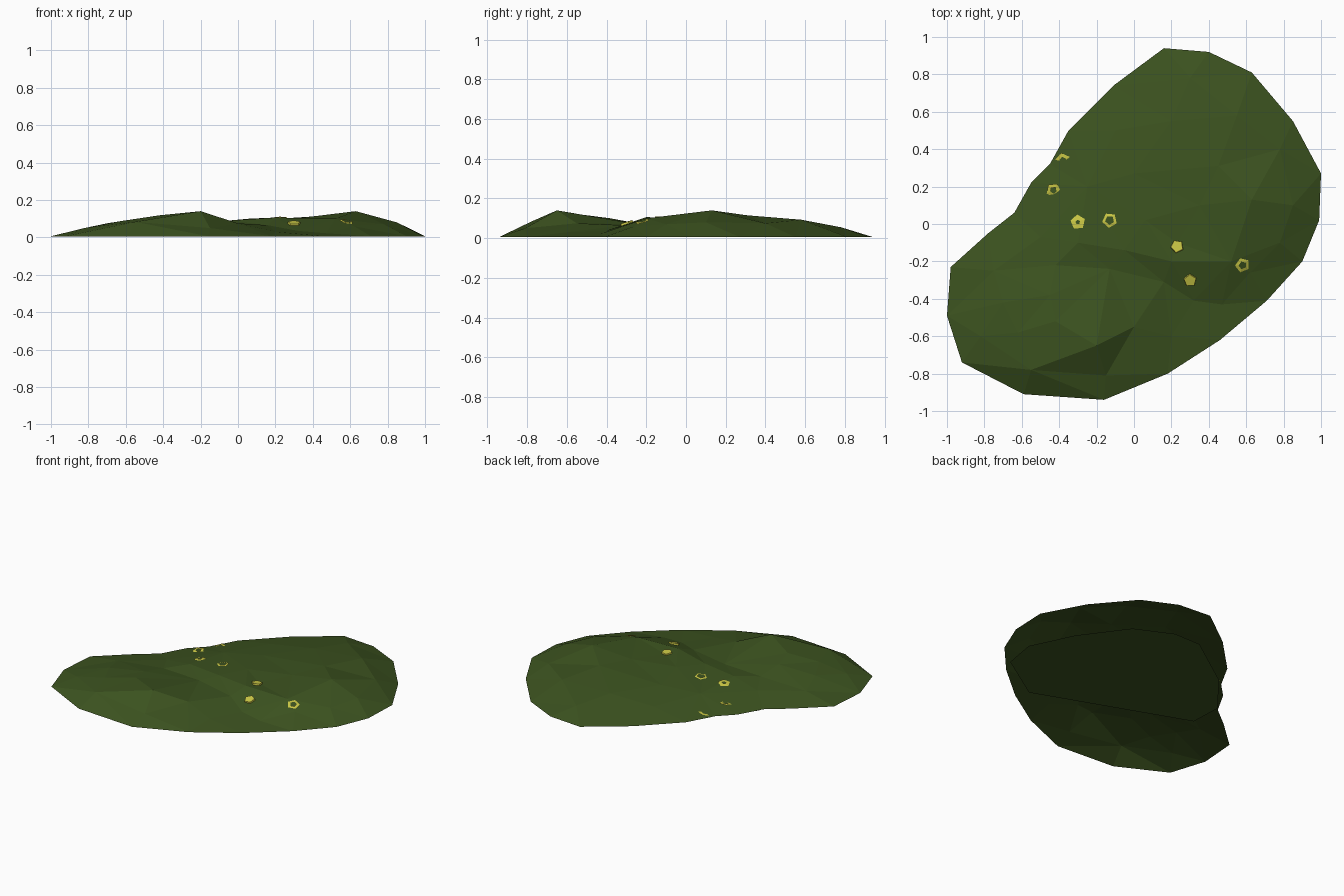
import bpy
import bmesh
from mathutils import Vector, Matrix
from mathutils.bvhtree import BVHTree
from mathutils.geometry import delaunay_2d_cdt

old = bpy.data.objects.get("Cube")
if old:
    bpy.data.objects.remove(old, do_unlink=True)


def make_material(name, colour):
    mat = bpy.data.materials.new(name)
    mat.use_nodes = True
    rgba = (*colour, 1)
    mat.diffuse_color = rgba
    mat.node_tree.nodes["Principled BSDF"].inputs["Base Color"].default_value = rgba
    return mat


def face_up(bm):
    """Turn every face so that its normal points upwards."""
    bm.normal_update()
    for face in bm.faces:
        if face.normal.z < 0:
            face.normal_flip()


def make_object(name, bm, mat):
    mesh = bpy.data.meshes.new(name)
    bm.to_mesh(mesh)
    mesh.materials.append(mat)
    obj = bpy.data.objects.new(name, mesh)
    bpy.context.collection.objects.link(obj)
    bm.free()
    return obj


green = make_material("moss green", (.045, .086, .014))
yellow = make_material("flower yellow", (.6, .58, .06))

# Rim of the mound, counter-clockwise
RIM = [(.16, .94), (-.11, .74), (-.35, .5), (-.45, .32), (-.55, .22),
       (-.64, .06), (-.78, -.05), (-.98, -.23), (-1, -.49), (-.92, -.74),
       (-.59, -.91), (-.16, -.94), (.18, -.8), (.46, -.62), (.71, -.41),
       (.9, -.2), (.99, .02), (1, .27), (.85, .55), (.63, .81), (.4, .92)]

# Summits, ridges and hollows of the mound (x, y, height)
FRONT_HILL = [(-.2, -.65, .14), (0, -.55, .075), (-.15, -.81, .05),
              (-.55, -.78, .083), (-.42, -.52, .118), (-.45, -.38, .1),
              (-.7, -.42, .075), (-.82, -.6, .05), (-.62, -.58, .088),
              (-.75, -.25, .045), (-.42, -.22, .07), (.2, -.6, .03)]
HOLLOW = [(-.13, -.24, .07), (.16, -.31, .065), (.32, -.41, .035), (.47, -.43, .022)]
BACK_HILL = [(-.3, -.1, .085), (-.05, -.14, .09), (.2, -.2, .106), (.52, -.2, .1),
             (.62, -.26, .06), (.23, -.1, .095),
             (.63, .13, .14), (.45, .31, .115), (.85, .1, .08), (.78, -.1, .07),
             (.06, .02, .1), (.35, .1, .106), (-.25, .2, .065), (0, .27, .085),
             (-.5, -.07, .05), (-.1, .5, .05), (.2, .55, .08), (.55, .58, .093),
             (.3, .78, .055), (.78, .4, .075)]

# Faceted open mound
points = [Vector((x, y, .006)) for x, y in RIM]
points += [Vector(p) for p in FRONT_HILL + HOLLOW + BACK_HILL]
loop = list(range(len(RIM)))
flat, _, faces, *_ = delaunay_2d_cdt([p.xy for p in points], [], [loop], 1, 1e-5)
bm = bmesh.new()
verts = []
for co in flat:
    height = min(points, key=lambda p: (p.xy - co).length).z
    verts.append(bm.verts.new((co.x, co.y, height)))
for face in faces:
    bm.faces.new([verts[i] for i in face])
face_up(bm)
surface = BVHTree.FromBMesh(bm)
make_object("mound", bm, green)

# Flat patch of ground under the middle of the mound
PATCH = [(.44, .51), (.19, .63), (-.01, .63), (-.4, .36), (-.62, .08),
         (-.61, -.14), (.42, -.53), (.76, -.31), (.8, -.08), (.66, .21)]
bm = bmesh.new()
bm.faces.new([bm.verts.new((x, y, 0)) for x, y in PATCH])
face_up(bm)
make_object("ground_patch", bm, green)


def seat(x, y, lean, lift):
    """Placement on the mound, tipped away from its slope."""
    hit, normal, *_ = surface.ray_cast(Vector((x, y, 1)), Vector((0, 0, -1)))
    up = (normal + Vector((*lean, 0))).normalized()
    turn = up.to_track_quat("Z", "Y").to_matrix().to_4x4()
    return Matrix.Translation(hit + Vector((0, 0, lift))) @ turn


def bud(name, x, y, lean=(0, 0)):
    """Closed five-sided blossom."""
    bm = bmesh.new()
    bmesh.ops.create_cone(bm, cap_ends=True, segments=5, radius1=.039,
                          radius2=.034, depth=.02, matrix=seat(x, y, lean, 0))
    make_object(name, bm, yellow)


def ring(name, x, y, hole, lean=(0, 0), lift=.004):
    """Open five-sided blossom with a hole in the middle."""
    bm = bmesh.new()
    inner = bm.verts.new((hole, 0, .003))
    outer = bm.verts.new((.041, 0, 0))
    edge = bm.edges.new((inner, outer))
    bmesh.ops.spin(bm, geom=[inner, outer, edge], cent=(0, 0, 0), axis=(0, 0, 1),
                   angle=6.283185, steps=5)
    bmesh.ops.remove_doubles(bm, verts=bm.verts, dist=1e-4)
    bm.transform(seat(x, y, lean, lift))
    face_up(bm)
    make_object(name, bm, yellow)


# Blossoms scattered along the middle
bud("flower_bud_middle", .23, -.12)
bud("flower_bud_front", .3, -.3)
ring("flower_ring_side", .58, -.22, .022)
ring("flower_ring_middle", -.13, .02, .025)
ring("flower_ring_left", -.3, .01, .013)
ring("flower_ring_edge", -.43, .18, .018, lean=(.15, -.3))
ring("flower_ring_back", -.38, .34, .02, lean=(.05, -.3), lift=-.003)
